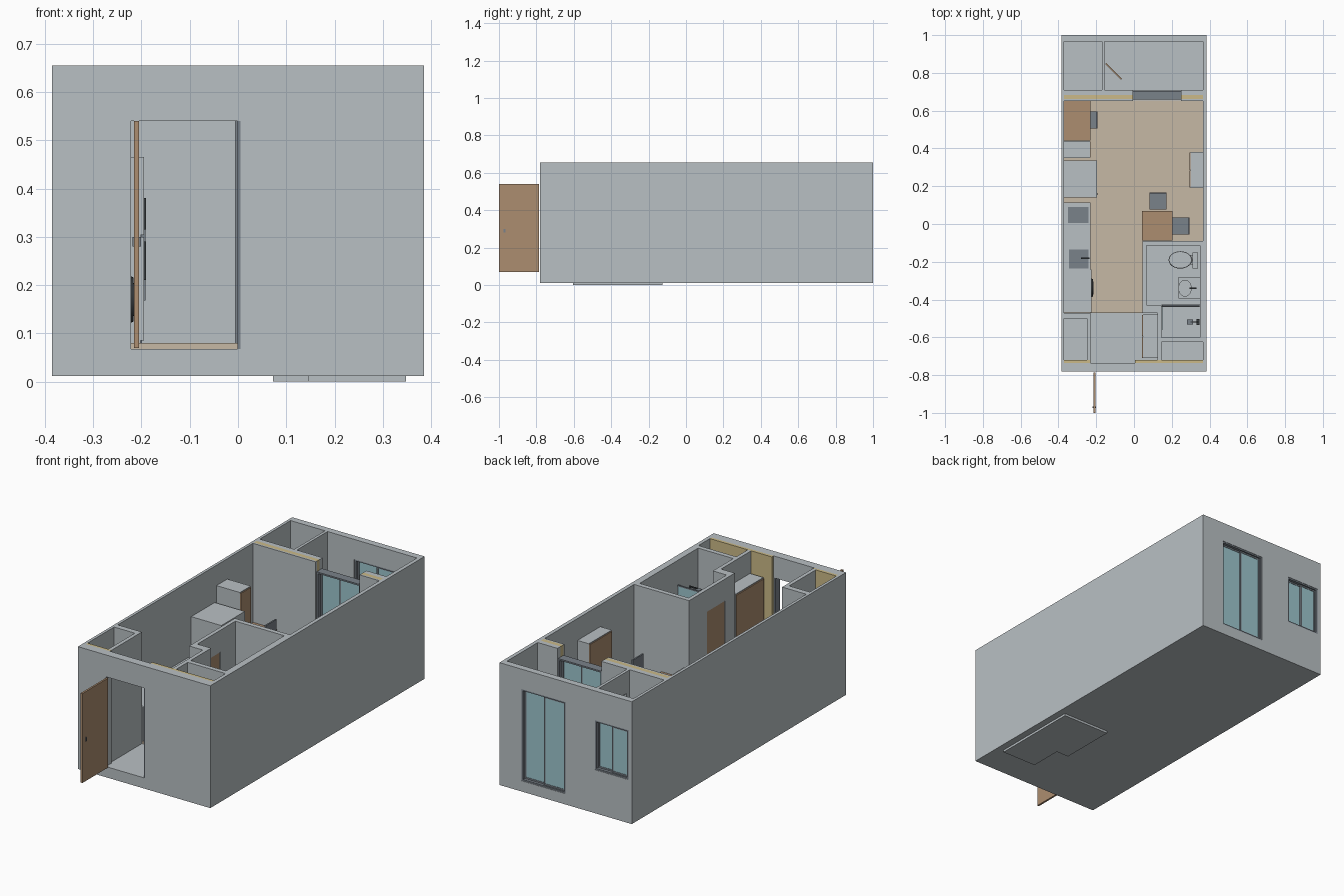
import bpy, bmesh, math
from mathutils import Matrix, Vector


def material(name, r, g, b):
    def lin(c):
        c /= 255
        return c / 12.92 if c <= 0.04045 else ((c + 0.055) / 1.055) ** 2.4
    m = bpy.data.materials.new(name)
    m.diffuse_color = (lin(r), lin(g), lin(b), 1)
    return m


GREY = material("pale_grey", 185, 192, 196)
WOOD = material("brown_wood", 172, 141, 112)
FLOOR = material("beige_floor", 198, 184, 165)
YELLOW = material("yellow_insulation", 203, 186, 136)
GLASS = material("blue_glass", 157, 198, 206)
DARK = material("slate_grey", 122, 130, 138)
BLACK = material("charcoal", 55, 60, 63)


def finish(name, bm, mat, loc=(0, 0, 0), rot=0):
    me = bpy.data.meshes.new(name)
    bm.to_mesh(me)
    bm.free()
    me.materials.append(mat)
    ob = bpy.data.objects.new(name, me)
    ob.location = loc
    ob.rotation_euler[2] = rot
    bpy.context.collection.objects.link(ob)
    return ob


def boxes(name, mat, *ranges, loc=(0, 0, 0), rot=0):
    """Each range is x0, x1, y0, y1, z0, z1."""
    bm = bmesh.new()
    for x0, x1, y0, y1, z0, z1 in ranges:
        mid = Vector((x0 + x1, y0 + y1, z0 + z1)) / 2
        size = Matrix.Diagonal((x1 - x0, y1 - y0, z1 - z0, 1))
        bmesh.ops.create_cube(bm, size=1, matrix=Matrix.Translation(mid) @ size)
    return finish(name, bm, mat, loc, rot)


def cylinder(name, mat, loc, r1, r2, depth, scale=(1, 1, 1), axis="Z", sides=24):
    bm = bmesh.new()
    turn = Matrix.Rotation(math.pi / 2, 4, "Y") if axis == "X" else Matrix()
    bmesh.ops.create_cone(bm, cap_ends=True, segments=sides, radius1=r1, radius2=r2,
                          depth=depth, matrix=Matrix.Diagonal((*scale, 1)) @ turn)
    ob = finish(name, bm, mat, loc)
    ob.data.shade_smooth()
    ob.data.set_sharp_from_angle(angle=math.radians(40))
    return ob


def sliding_window(name, x0, x1, y0, y1, z0, z1):
    """Outer frame, two offset sashes and their panes."""
    t, s = 0.008, 0.008
    boxes(name + "_frame", DARK, (x0, x0 + t, y0, y1, z0, z1), (x1 - t, x1, y0, y1, z0, z1),
          (x0 + t, x1 - t, y0, y1, z0, z0 + t), (x0 + t, x1 - t, y0, y1, z1 - t, z1))
    mid, ym = (x0 + x1) / 2, (y0 + y1) / 2
    for i, (a, b) in enumerate(((x0 + t, mid + s / 2), (mid - s / 2, x1 - t))):
        ya, yb = (ym - 0.008, ym) if i else (ym, ym + 0.008)
        c, d = z0 + t, z1 - t
        boxes(f"{name}_sash_{i}", DARK, (a, a + s, ya, yb, c, d), (b - s, b, ya, yb, c, d),
              (a + s, b - s, ya, yb, c, c + s), (a + s, b - s, ya, yb, d - s, d))
        boxes(f"{name}_pane_{i}", GLASS,
              (a + s, b - s, ya + 0.002, yb - 0.002, c + s, d - s))


def chair(name, x, y, rot):
    legs = [(sx - .004, sx + .004, sy - .004, sy + .004, 0, .09)
            for sx in (-.034, .034) for sy in (-.034, .034)]
    boxes(name, DARK, (-.045, .045, -.045, .045, .088, .103),
          (-.045, .045, .037, .045, .103, .245), *legs, loc=(x, y, .08), rot=rot)


T, B, F = 0.655, 0.012, 0.068   # wall top, slab bottom, raw floor level

# Slab, sunken bathroom base and raised floors
boxes("base_slab", GREY, (-.385, .385, -.78, 1, B, .045))
boxes("bathroom_base", GREY, (.072, .348, -.43, -.125, 0, .013),
      (.145, .348, -.605, -.43, 0, .013))
boxes("raised_floor", GREY, (-.37, .125, -.78, -.47, .04, F), (-.37, .045, -.47, -.09, .04, F),
      (-.37, .365, -.09, .97, .04, F), (.145, .365, -.74, -.625, .04, F))
boxes("living_floor", FLOOR, (-.37, .045, -.47, -.09, F, .08), (-.37, .365, -.09, .655, F, .08))

# Outer walls with door and window openings
boxes("side_walls", GREY, (-.385, -.37, -.78, 1, B, T), (.365, .385, -.78, 1, B, T))
boxes("front_wall", GREY, (-.37, -.222, -.78, -.735, B, T), (.005, .365, -.78, -.735, B, T),
      (-.222, .005, -.78, -.735, .54, T), (-.222, .005, -.78, -.735, B, F))
boxes("back_wall", GREY, (-.37, -.365, .965, 1, B, T), (-.17, 0, .965, 1, B, T),
      (.257, .365, .965, 1, B, T), (-.365, -.17, .965, 1, .5, T), (-.365, -.17, .965, 1, B, .24),
      (0, .257, .965, 1, .55, T), (0, .257, .965, 1, B, F))
boxes("front_insulation", YELLOW, (-.37, -.23, -.735, -.72, F, T), (.005, .365, -.735, -.72, F, T))

# Balcony partition in three layers, left open above the sliding door
for label, mat, ya, yb in (("inner_partition", GREY, .652, .662),
                           ("partition_insulation", YELLOW, .662, .684),
                           ("outer_partition", GREY, .684, .71)):
    boxes(label, mat, (-.37, -.005, ya, yb, F, T), (.25, .365, ya, yb, F, T))
boxes("partition_sill", GREY, (-.005, .25, .652, .71, F, .08))
boxes("balcony_divider", GREY, (-.17, -.155, .71, .735, F, T), (-.17, -.155, .85, .965, F, T),
      (-.17, -.155, .735, .85, .54, T))

# Bathroom, closet and shoe cabinet walls
boxes("bathroom_walls", GREY, (.045, .065, -.24, -.09, .04, T), (.045, .065, -.47, -.39, .04, T),
      (.045, .065, -.39, -.24, .54, T), (.045, .065, -.39, -.24, .04, .08),
      (.065, .365, -.115, -.09, .04, T), (.065, .145, -.47, -.43, .04, T),
      (.125, .145, -.72, -.47, .04, T), (.145, .365, -.625, -.60, .04, T),
      (.35, .365, -.60, -.115, .04, T))
boxes("entry_closet_walls", GREY, (-.25, -.23, -.735, -.47, F, T), (-.37, -.25, -.50, -.47, F, T))

# Windows and sliding doors
sliding_window("balcony_door", -.005, .25, .66, .705, .08, .60)
sliding_window("back_door", 0, .257, .967, .998, F, .55)
sliding_window("back_window", -.365, -.17, .967, .998, .24, .50)

# Hinged doors
boxes("entry_door_leaf", WOOD, (-.215, -.205, -1, -.785, .07, .54))
boxes("entry_door_handle", DARK, (-.219, -.201, -.975, -.965, .28, .30))
boxes("entry_door_frame", DARK, (-.001, .005, -.779, -.74, F, .54))
boxes("bathroom_door_leaf", WOOD, (.047, .063, -.388, -.242, .08, .54))
boxes("balcony_door_leaf", WOOD, (0, .118, -.004, .004, .07, .54),
      loc=(-.15, .85, 0), rot=-math.pi / 4)

# Cabinets with wooden doors
boxes("shoe_cabinet", GREY, (.047, .125, -.71, -.48, F, .54))
boxes("shoe_cabinet_doors", WOOD, (.042, .047, -.709, -.596, .075, .535),
      (.042, .047, -.594, -.481, .075, .535))
boxes("bookcase", GREY, (-.37, -.234, .35, .44, .08, .548))
boxes("bookcase_door", WOOD, (-.234, -.23, .352, .438, .085, .543))
boxes("wardrobe", GREY, (.299, .365, .19, .38, .08, .54))
boxes("wardrobe_doors", WOOD, (.295, .299, .192, .284, .085, .535),
      (.295, .299, .286, .378, .085, .535))

# Desk, table and chairs
boxes("desk", WOOD, (-.37, -.23, .443, .652, .228, .24), (-.37, -.235, .445, .455, .08, .228),
      (-.37, -.235, .64, .65, .08, .228))
boxes("dining_table", WOOD, (.042, .205, -.088, .07, .228, .24),
      *[(x, x + .012, y, y + .012, .08, .228) for x in (.047, .188) for y in (-.083, .053)])
chair("desk_chair", -.237, .55, -math.pi / 2)
chair("table_chair_back", .128, .122, 0)
chair("table_chair_side", .248, -.01, -math.pi / 2)

# Refrigerator
boxes("refrigerator", GREY, (-.37, -.202, .14, .335, .08, .465),
      (-.202, -.195, .14, .335, .085, .30), (-.202, -.195, .14, .335, .304, .465))
boxes("refrigerator_handles", BLACK, (-.195, -.191, .155, .161, .21, .29),
      (-.195, -.191, .155, .161, .315, .38))

# Kitchen counter with hob, sink and tap
boxes("kitchen_counter", GREY, (-.37, -.235, -.24, .115, .08, .245),
      (-.37, -.23, -.24, .115, .245, .26))
boxes("hob", DARK, (-.35, -.24, .005, .09, .26, .265))
boxes("sink", DARK, (-.343, -.24, -.235, -.135, .26, .264))
boxes("kitchen_tap", BLACK, (-.28, -.235, -.184, -.178, .295, .301),
      (-.241, -.235, -.184, -.178, .26, .295))

# Washing machine
boxes("washing_machine", GREY, (-.37, -.225, -.468, -.242, .08, .26))
cylinder("washer_door_ring", BLACK, (-.222, -.338, .17), .05, .046, .01, axis="X")
cylinder("washer_door_glass", DARK, (-.2165, -.338, .17), .036, .033, .004, axis="X")

# Toilet
cylinder("toilet_bowl", GREY, (.245, -.19, .09), .03, .045, .09, scale=(1.35, 1, 1))
cylinder("toilet_lid", GREY, (.245, -.19, .139), .046, .044, .008, scale=(1.35, 1, 1))
boxes("toilet_tank", GREY, (.31, .338, -.235, -.15, .045, .21), (.28, .312, -.215, -.165, .045, .13))

# Wash basin and tap
boxes("basin_cabinet", GREY, (.235, .35, -.395, -.28, .19, .215))
cylinder("basin_rim", GREY, (.27, -.34, .218), .04, .045, .012, scale=(.78, 1, 1))
cylinder("basin_pedestal", GREY, (.29, -.34, .118), .02, .026, .146)
boxes("basin_tap", BLACK, (.295, .33, -.343, -.337, .245, .251), (.322, .33, -.343, -.337, .215, .245))

# Shower screen, tray kerb and shower set
boxes("shower_screen", GLASS, (.147, .348, -.434, -.43, .055, .52),
      (.147, .150, -.56, -.434, .055, .30))
boxes("shower_screen_rail", DARK, (.147, .348, -.436, -.428, .52, .526))
boxes("shower_kerb", GREY, (.145, .35, -.44, -.425, .045, .055))
boxes("shower_pipe", BLACK, (.336, .342, -.522, -.516, .22, .49), (.30, .342, -.522, -.516, .484, .49),
      (.33, .348, -.535, -.503, .21, .222))
boxes("shower_head", DARK, (.28, .312, -.533, -.505, .476, .484))
